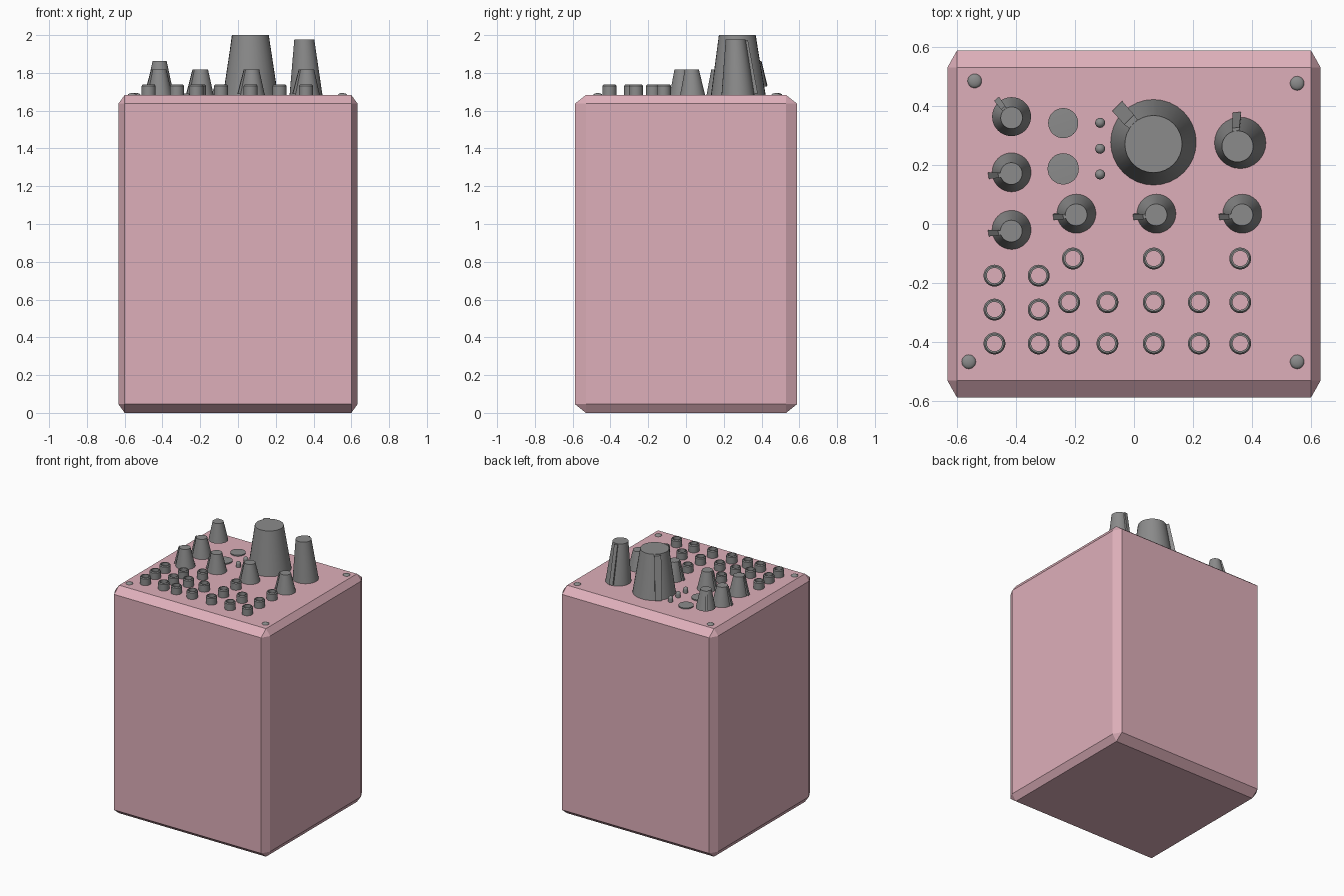
import bpy, bmesh, math
from mathutils import Vector, Matrix

if "Cube" in bpy.data.objects:
    bpy.data.objects.remove(bpy.data.objects["Cube"], do_unlink=True)


def material(name, color):
    m = bpy.data.materials.new(name)
    m.use_nodes = True
    m.diffuse_color = color
    m.node_tree.nodes["Principled BSDF"].inputs["Base Color"].default_value = color
    return m


PINK = material("dusty pink", (0.73, 0.43, 0.49, 1))
GREY = material("mid grey", (0.26, 0.26, 0.26, 1))
TOP = 1.683


def finish(name, bm, mat, smooth=True):
    bmesh.ops.recalc_face_normals(bm, faces=bm.faces)
    mesh = bpy.data.meshes.new(name)
    bm.to_mesh(mesh)
    bm.free()
    mesh.materials.append(mat)
    ob = bpy.data.objects.new(name, mesh)
    bpy.context.collection.objects.link(ob)
    if smooth:
        bpy.ops.object.select_all(action='DESELECT')
        bpy.context.view_layer.objects.active = ob
        ob.select_set(True)
        bpy.ops.object.shade_smooth_by_angle(angle=math.radians(35))
    return ob


def hull(bm, points):
    verts = [bm.verts.new(p) for p in points]
    bmesh.ops.convex_hull(bm, input=verts)


def lathe(name, profile, x, y, closed=False, sides=32):
    """Spin (radius, height) points about a vertical axis on the panel."""
    bm = bmesh.new()
    pts = profile + profile[:1] if closed else profile
    verts = [bm.verts.new((r, 0, z)) for r, z in pts]
    edges = [bm.edges.new(pair) for pair in zip(verts, verts[1:])]
    bmesh.ops.spin(bm, geom=verts + edges, cent=(0, 0, 0), axis=(0, 0, 1),
                   angle=math.tau, steps=sides)
    bmesh.ops.remove_doubles(bm, verts=bm.verts, dist=1e-5)
    ob = finish(name, bm, GREY)
    ob.location = (x, y, TOP)
    return ob


def knob(name, x, y, r0, r1, height, angle, lean=(0, 0), lift=0.0):
    """Tapered knob with a pointer fin running down its side."""
    bm = bmesh.new()
    bmesh.ops.create_cone(bm, cap_ends=True, segments=32, radius1=r0, radius2=r1,
                          depth=height, matrix=Matrix.Translation((0, 0, height / 2)))
    fin = []
    for r, z, w in ((r0, 0.03 * height, 0.15), (r1, height * 0.99, 0.22)):
        for k, spread in ((0.75, 0.75), (1.2, 1.1)):
            for s in (-1, 1):
                fin.append(Matrix.Rotation(math.radians(angle), 3, 'Z')
                           @ Vector((r * k, s * r * w * spread, z)))
    hull(bm, fin)
    # shift the crown sideways for a slight lean
    for v in bm.verts:
        v.co.x += lean[0] * v.co.z / height
        v.co.y += lean[1] * v.co.z / height
    ob = finish(name, bm, GREY)
    ob.location = (x, y, TOP + lift)


# Case: block with unequal chamfers on each axis
X, Y, cx, cy, cz = 0.633, 0.588, 0.033, 0.058, 0.046
bm = bmesh.new()
points = []
for sx in (-1, 1):
    for sy in (-1, 1):
        for low in (True, False):
            z, zi = (0, cz) if low else (TOP, TOP - cz)
            points += [(sx * X, sy * (Y - cy), zi),
                       (sx * (X - cx), sy * Y, zi),
                       (sx * (X - cx), sy * (Y - cy), z)]
hull(bm, points)
bmesh.ops.dissolve_limit(bm, angle_limit=0.01, verts=bm.verts, edges=bm.edges)
finish("case", bm, PINK, smooth=False)

# Knobs
knob("main_knob", 0.066, 0.277, 0.145, 0.097, 2 - TOP, 135, (0, -0.006))
knob("tall_knob", 0.36, 0.275, 0.087, 0.053, 0.293, 96, (-0.009, -0.012))
knob("small_knob_raised", -0.415, 0.364, 0.066, 0.037, 0.136, 130, (0, -0.004), 0.045)
for i, (x, y) in enumerate(((-0.415, 0.175), (-0.415, -0.02), (-0.195, 0.035),
                            (0.076, 0.035), (0.367, 0.035))):
    knob(f"small_knob_{i + 1}", x, y, 0.066, 0.037, 0.136, 188, (-0.001, -0.004))

# Jack sockets: open tubes with chamfered rims
tube = [(0.026, 0), (0.026, 0.055), (0.032, 0.055), (0.037, 0.048), (0.037, 0)]
columns = (-0.473, -0.323, -0.22, -0.09, 0.067, 0.22, 0.36)
sockets = [(x, -0.405) for x in columns]
sockets += [(x, -0.265) for x in columns[2:]]
sockets += [(x, y) for x in columns[:2] for y in (-0.29, -0.175)]
sockets += [(x, -0.117) for x in (-0.207, 0.067, 0.36)]
for i, (x, y) in enumerate(sockets):
    lathe(f"jack_socket_{i + 1}", tube, x, y, closed=True)

# Flat buttons
for i, (y, r) in enumerate(((0.342, 0.051), (0.187, 0.053))):
    lathe(f"flat_button_{i + 1}", [(r, 0), (r, 0.008), (0, 0.01)], -0.24, y)

# Indicator lamps: short stems with round tips
for i, y in enumerate((0.343, 0.255, 0.168)):
    dome = [(0.017 * math.cos(a), 0.025 + 0.016 * math.sin(a))
            for a in (math.pi / 8 * k for k in range(5))]
    lathe(f"indicator_lamp_{i + 1}", [(0.017, 0)] + dome, -0.115, y, sides=16)

# Corner screws: low domes
for i, (x, y) in enumerate(((-0.54, 0.485), (0.553, 0.477),
                            (-0.56, -0.467), (0.553, -0.467))):
    dome = [(0.024 * math.cos(a), 0.01 * math.sin(a))
            for a in (math.pi / 8 * k for k in range(5))]
    lathe(f"corner_screw_{i + 1}", dome, x, y, sides=20)
